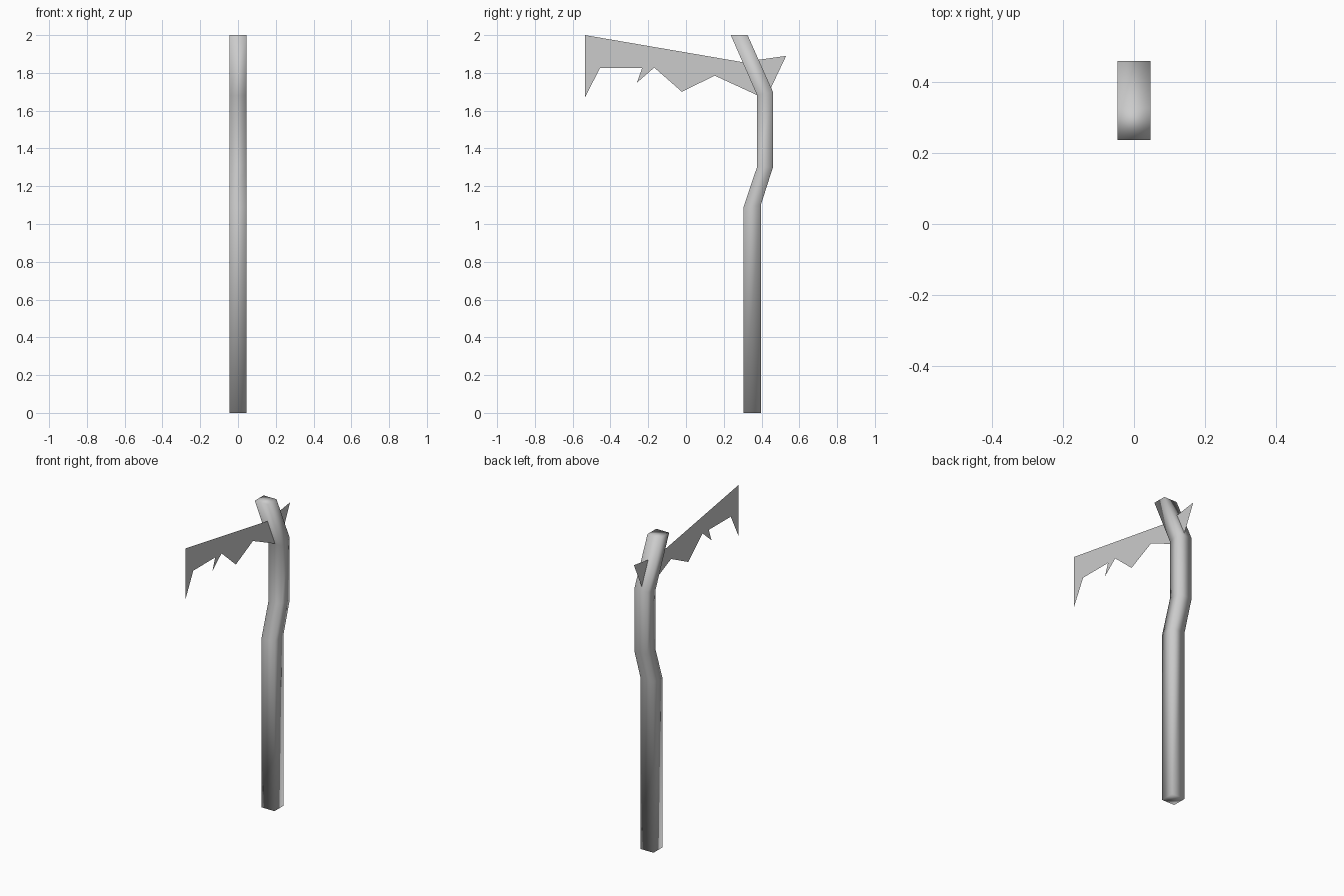
import bpy
import bmesh

if "Cube" in bpy.data.objects:
    bpy.data.objects.remove(bpy.data.objects["Cube"])


def finish(bm, name, smooth):
    bmesh.ops.recalc_face_normals(bm, faces=bm.faces)
    for f in bm.faces:
        f.smooth = smooth
    mesh = bpy.data.meshes.new(name)
    bm.to_mesh(mesh)
    bm.free()
    obj = bpy.data.objects.new(name, mesh)
    bpy.context.collection.objects.link(obj)
    return obj


# Bent square shaft: front edge y, front z, back edge y, back z per ring
HALF_WIDTH = 0.046
rings = [(0.305, 0.0, 0.396, 0.0), (0.305, 1.09, 0.396, 1.10),
         (0.377, 1.305, 0.46, 1.30), (0.377, 1.68, 0.46, 1.70),
         (0.237, 2.0, 0.326, 2.0)]
bm = bmesh.new()
loops = []
for yf, zf, yb, zb in rings:
    corners = [(-HALF_WIDTH, yf, zf), (HALF_WIDTH, yf, zf),
               (HALF_WIDTH, yb, zb), (-HALF_WIDTH, yb, zb)]
    loops.append([bm.verts.new(c) for c in corners])
for a, b in zip(loops, loops[1:]):
    for i in range(4):
        j = (i + 1) % 4
        bm.faces.new((a[i], a[j], b[j], b[i]))
bm.faces.new(loops[0][::-1])
bm.faces.new(loops[-1])
finish(bm, "shaft", True)

# Paper-thin jagged blade passing through the shaft, as (y, z) outline
outline = [(-0.535, 2.0), (0.298, 1.857), (0.39, 1.87), (0.53, 1.89),
           (0.44, 1.70), (0.377, 1.682), (0.12, 1.80), (0.005, 1.775),
           (-0.022, 1.70), (-0.055, 1.785), (-0.168, 1.828),
           (-0.26, 1.748), (-0.232, 1.826), (-0.455, 1.826),
           (-0.535, 1.67)]
bm = bmesh.new()
bm.faces.new([bm.verts.new((0, y, z)) for y, z in outline])
bmesh.ops.triangulate(bm, faces=bm.faces[:])
finish(bm, "blade", False)
